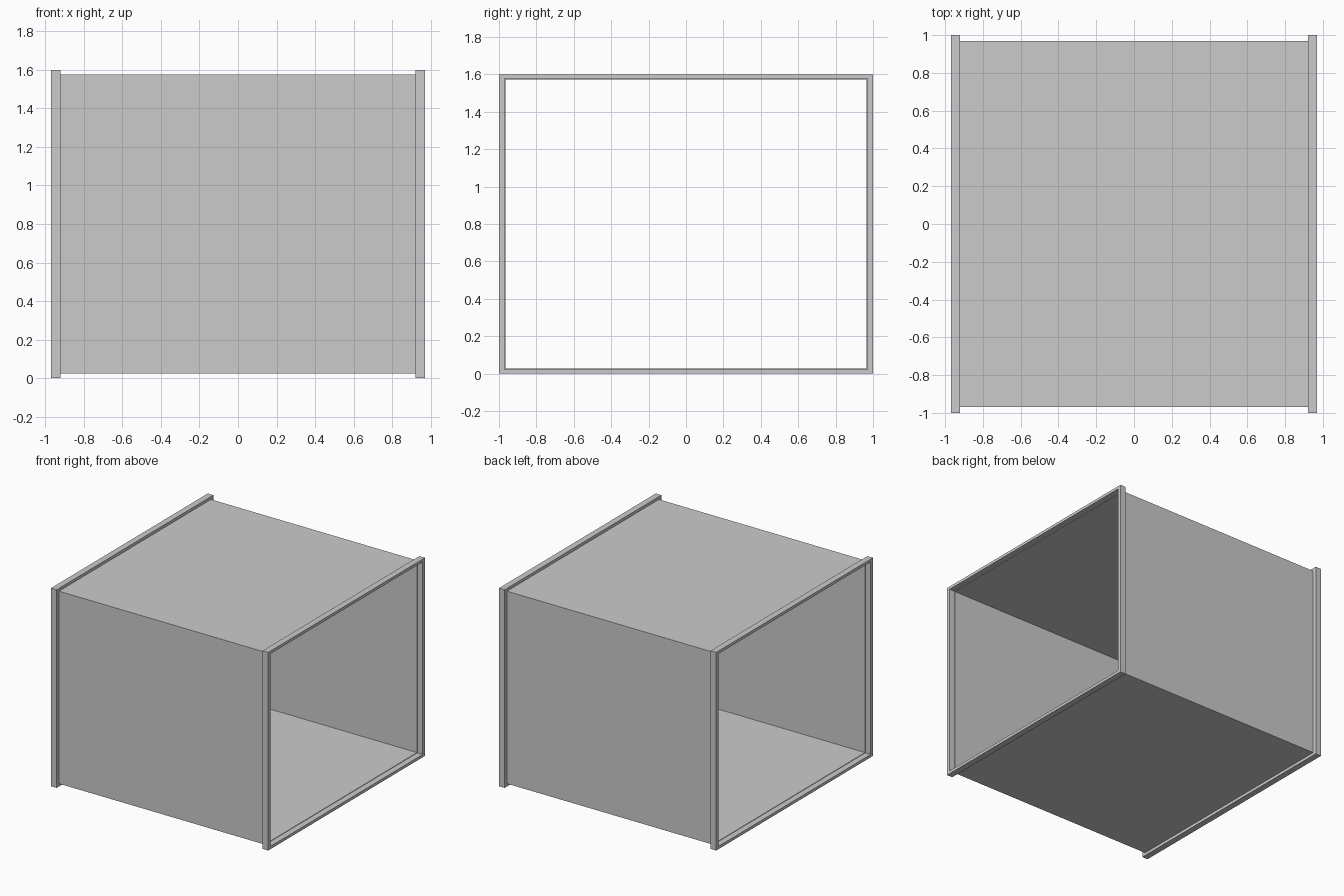
import bpy, bmesh

if "Cube" in bpy.data.objects:
    bpy.data.objects.remove(bpy.data.objects["Cube"])


def rect_tube(name, x0, x1, outer, inner):
    """Open rectangular tube along x; outer and inner are (half_y, z_low, z_high)."""
    bm = bmesh.new()

    def loop(x, size):
        h, lo, hi = size
        return [bm.verts.new((x, y, z))
                for y, z in ((-h, lo), (h, lo), (h, hi), (-h, hi))]

    # Walk around the wall section: outside, end rim, inside, end rim
    rings = [loop(x0, outer), loop(x1, outer), loop(x1, inner), loop(x0, inner)]
    for i in range(4):
        a, b = rings[i], rings[(i + 1) % 4]
        for j in range(4):
            k = (j + 1) % 4
            bm.faces.new((a[j], a[k], b[k], b[j]))
    bmesh.ops.recalc_face_normals(bm, faces=bm.faces)
    mesh = bpy.data.meshes.new(name)
    bm.to_mesh(mesh)
    bm.free()
    obj = bpy.data.objects.new(name, mesh)
    bpy.context.collection.objects.link(obj)
    return obj


# Thin sheet duct, open at both ends
DUCT_OUT = (0.97, 0.023, 1.577)
DUCT_IN = (0.966, 0.027, 1.573)
rect_tube("duct_body", -0.922, 0.922, DUCT_OUT, DUCT_IN)

# Flange frame around each end
for name, x0, x1 in (("left_flange", -0.97, -0.92), ("right_flange", 0.92, 0.97)):
    rect_tube(name, x0, x1, (1.0, 0.0, 1.6), DUCT_OUT)
